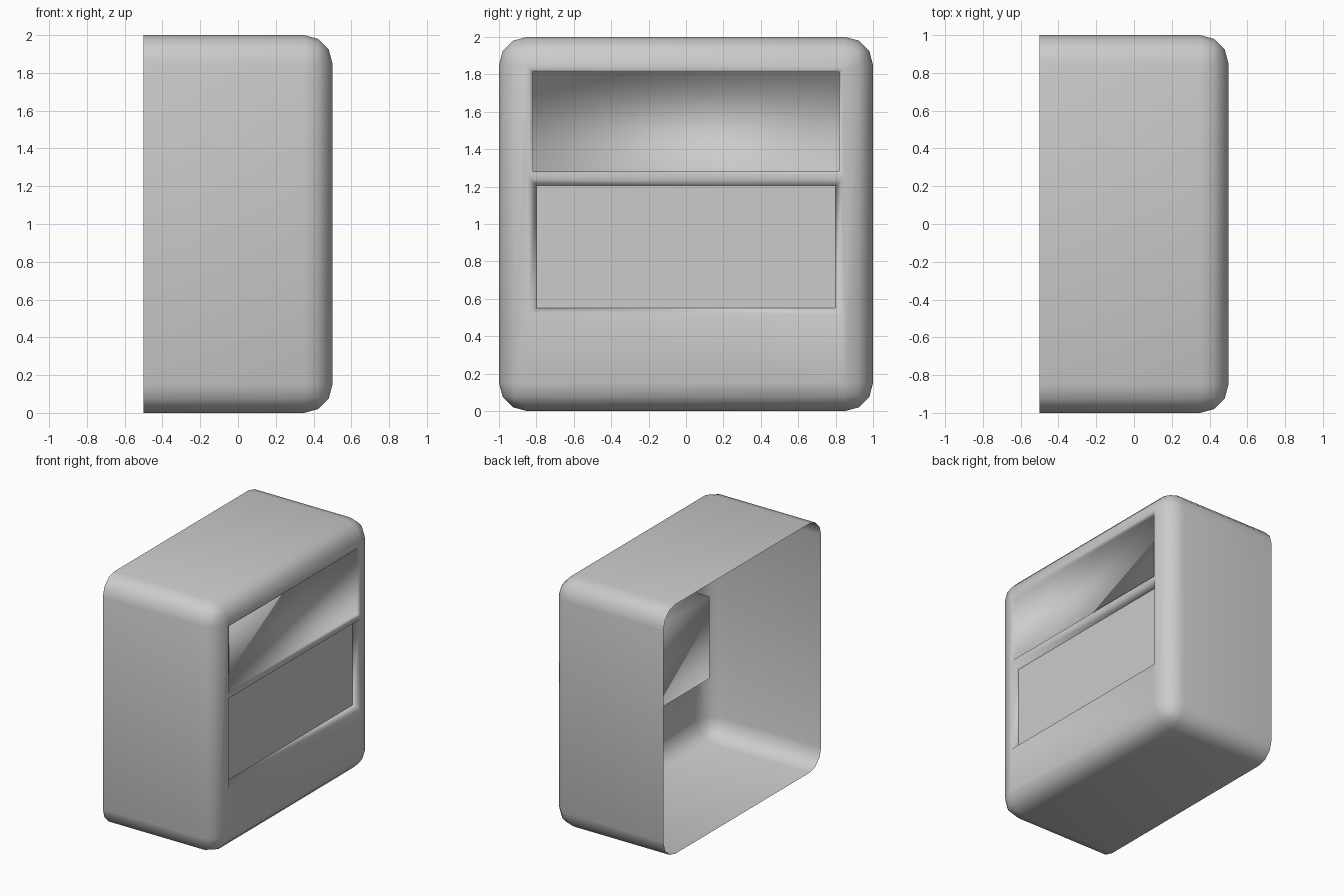
import bpy, bmesh
from mathutils import Vector

if "Cube" in bpy.data.objects:
    bpy.data.objects.remove(bpy.data.objects["Cube"])

R = 0.15  # corner radius


def finish(bm, name, smooth):
    bmesh.ops.recalc_face_normals(bm, faces=bm.faces)
    mesh = bpy.data.meshes.new(name)
    bm.to_mesh(mesh)
    bm.free()
    for p in mesh.polygons:
        p.use_smooth = smooth
    obj = bpy.data.objects.new(name, mesh)
    bpy.context.collection.objects.link(obj)
    return obj


def sink(bm, face, depth, shrink):
    """Push a front face inwards by depth, shrinking its outline."""
    bm.normal_update()
    ret = bmesh.ops.extrude_discrete_faces(bm, faces=[face])
    f = ret["faces"][0]
    c = f.calc_center_bounds()
    for v in f.verts:
        v.co.x -= depth
        v.co.y -= shrink if v.co.y > c.y else -shrink
        v.co.z -= shrink if v.co.z > c.z else -shrink
    return f


# Housing: rounded box, open at the back
bm = bmesh.new()
bmesh.ops.create_cube(bm, size=2)
for v in bm.verts:
    v.co = Vector((v.co.x * 0.5, v.co.y, v.co.z + 1))
back = [f for f in bm.faces if f.calc_center_median().x < -0.4]
bmesh.ops.delete(bm, geom=back, context="FACES_ONLY")
rounded = [e for e in bm.edges if max(v.co.x for v in e.verts) > 0.4]
bmesh.ops.bevel(bm, geom=rounded, offset=R, segments=3, profile=0.5, affect="EDGES")


# Split the flat front into a frame around two openings
def front_faces():
    return [f for f in bm.faces if all(v.co.x > 0.499 for v in f.verts)]


cuts = [("y", -0.835), ("y", 0.835)] + [("z", z) for z in (0.515, 1.24, 1.265, 1.83)]
for axis, pos in cuts:
    faces = front_faces()
    geom = set(faces)
    for f in faces:
        geom.update(f.edges)
        geom.update(f.verts)
    co = (0, pos, 0) if axis == "y" else (0, 0, pos)
    no = (0, 1, 0) if axis == "y" else (0, 0, 1)
    bmesh.ops.bisect_plane(bm, geom=list(geom), plane_co=co, plane_no=no)


# Recesses: shallow window above, deeper panel seat below
def opening(z):
    return next(f for f in front_faces()
                if abs(f.calc_center_bounds().y) < 0.1
                and abs(f.calc_center_bounds().z - z) < 0.05)


for z, lip, depth in ((1.5475, (0.008, 0.016), 0.012), (0.8775, (0.045, 0.035), 0.105)):
    rim = sink(bm, opening(z), *lip)
    sink(bm, rim, depth, 0.0)
finish(bm, "housing", True)

# Flat panel seated in the lower recess
bm = bmesh.new()
corners = [(-0.8, 0.55), (0.8, 0.55), (0.8, 1.205), (-0.8, 1.205)]
bm.faces.new([bm.verts.new((0.455, y, z)) for y, z in corners])
finish(bm, "front_panel", False)
